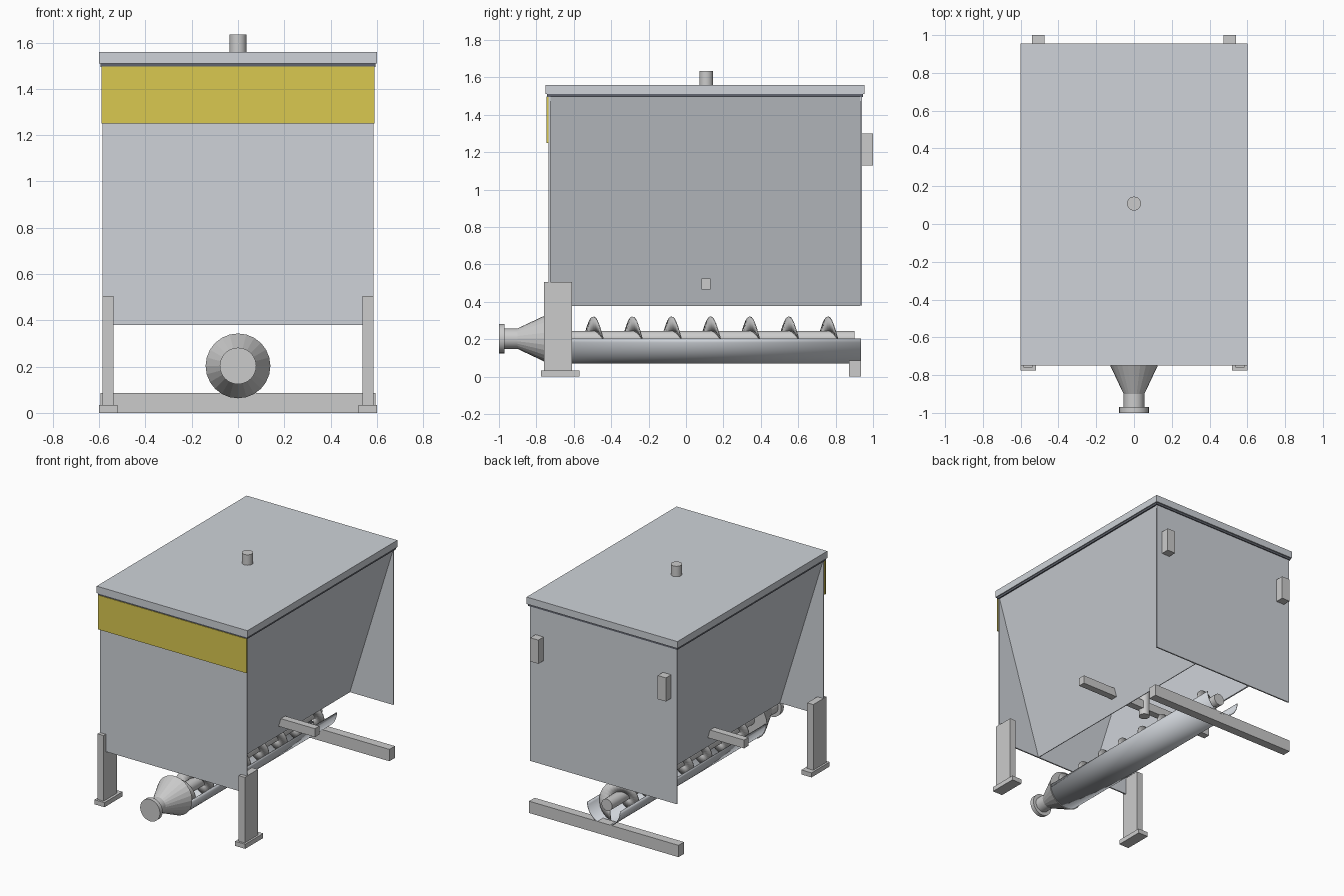
import bpy, math

if "Cube" in bpy.data.objects:
    bpy.data.objects.remove(bpy.data.objects["Cube"])

def material(name, col):
    m = bpy.data.materials.new(name)
    m.diffuse_color = (*col, 1)
    m.use_nodes = True
    m.node_tree.nodes["Principled BSDF"].inputs["Base Color"].default_value = m.diffuse_color
    return m

STEEL = material("steel", (0.62, 0.65, 0.69))
YELLOW = material("yellow", (0.70, 0.58, 0.08))
DARK = material("dark_rubber", (0.12, 0.13, 0.16))

def mesh(name, verts, faces, mat=None, thick=0, smooth=False):
    me = bpy.data.meshes.new(name)
    me.from_pydata(verts, [], faces)
    ob = bpy.data.objects.new(name, me)
    bpy.context.collection.objects.link(ob)
    if mat:
        me.materials.append(mat)
    if thick:
        mod = ob.modifiers.new("thickness", 'SOLIDIFY')
        mod.thickness, mod.offset = thick, 0
    if smooth:
        me.shade_smooth()
    return ob

def box(name, x, y, z, mat=None):
    v = [(a, b, c) for a in x for b in y for c in z]
    f = [(0, 1, 3, 2), (4, 6, 7, 5), (0, 4, 5, 1), (2, 3, 7, 6), (0, 2, 6, 4), (1, 5, 7, 3)]
    return mesh(name, v, f, mat)

def rod(name, r1, r2, start, end, sides=24, vertical=False, mat=None, smooth=True):
    """Cylinder or cone along y at screw height, or along z at the stirrer."""
    mid, depth = (start + end) / 2, end - start
    loc = (0, 0.108, mid) if vertical else (0, mid, AXIS_Z)
    rot = (0, 0, 0) if vertical else (-math.pi / 2, 0, 0)
    bpy.ops.mesh.primitive_cone_add(vertices=sides, radius1=r1, radius2=r2,
                                    depth=depth, location=loc, rotation=rot)
    ob = bpy.context.object
    ob.name = name
    if mat:
        ob.data.materials.append(mat)
    if smooth:
        bpy.ops.object.shade_smooth_by_angle(angle=math.radians(35))
    return ob

AXIS_Z = 0.203

# Hopper end plates, lid, seal and coloured band
box("front_plate", (-0.585, 0.585), (-0.735, -0.725), (0.38, 1.497), STEEL)
box("back_plate", (-0.585, 0.585), (0.93, 0.94), (0.38, 1.497), STEEL)
box("lid", (-0.6, 0.6), (-0.75, 0.955), (1.51, 1.56), STEEL)
box("lid_seal", (-0.593, 0.593), (-0.743, 0.947), (1.495, 1.51), DARK)
box("yellow_band", (-0.59, 0.59), (-0.747, -0.735), (1.25, 1.497), YELLOW)

# Mirrored parts: sloping walls, legs, feet, hinge blocks
for side, s in (("left", -1), ("right", 1)):
    mesh(f"{side}_sloping_wall",
         [(s * 0.58, -0.725, 1.497), (s * 0.58, 0.93, 1.497),
          (s * 0.235, 0.93, 0.38), (s * 0.235, -0.725, 0.38)],
         [(0, 1, 2, 3)], STEEL, 0.008)
    box(f"{side}_front_leg", sorted((s * 0.538, s * 0.586)), (-0.76, -0.61), (0.03, 0.505))
    box(f"{side}_foot", sorted((s * 0.52, s * 0.6)), (-0.775, -0.57), (0, 0.033))
    box(f"{side}_back_block", sorted((s * 0.475, s * 0.54)), (0.938, 1.0), (1.13, 1.3))

# Rear ground beam
box("rear_beam", (-0.595, 0.595), (0.872, 0.935), (0, 0.085))

# Stirrer shaft and arm
rod("stirrer_shaft", 0.037, 0.037, 0.42, 1.635, vertical=True)
box("stirrer_arm", (-0.555, 0.555), (0.082, 0.132), (0.465, 0.525))

# Half-round trough
N = 20
verts, faces = [], []
for i in range(N + 1):
    a = math.pi + math.pi * i / N
    x, z = 0.131 * math.cos(a), AXIS_Z + 0.131 * math.sin(a)
    verts += [(x, -0.72, z), (x, 0.935, z)]
    if i:
        faces.append((2 * i - 2, 2 * i, 2 * i + 1, 2 * i - 1))
mesh("trough", verts, faces, STEEL, 0.005, True)

# Screw shaft and helical flight
rod("screw_shaft", 0.042, 0.042, -0.72, 0.9)
y0, y1, pitch, per_turn = -0.71, 0.865, 0.209, 24
steps = int((y1 - y0) / pitch * per_turn)
verts, faces = [], []
for i in range(steps + 1):
    y = y0 + (y1 - y0) * i / steps
    a = math.pi / 2 - 2 * math.pi * (y + 0.495) / pitch
    for r in (0.038, 0.118):
        verts.append((r * math.cos(a), y, AXIS_Z + r * math.sin(a)))
    if i:
        faces.append((2 * i - 2, 2 * i - 1, 2 * i + 1, 2 * i))
mesh("screw_flight", verts, faces, None, 0.005, True)

# Outlet cone, neck and flange
rod("outlet_cone", 0.055, 0.14, -0.9, -0.72, smooth=False)
rod("outlet_neck", 0.055, 0.055, -0.975, -0.9)
rod("outlet_flange", 0.079, 0.079, -1.0, -0.97)
